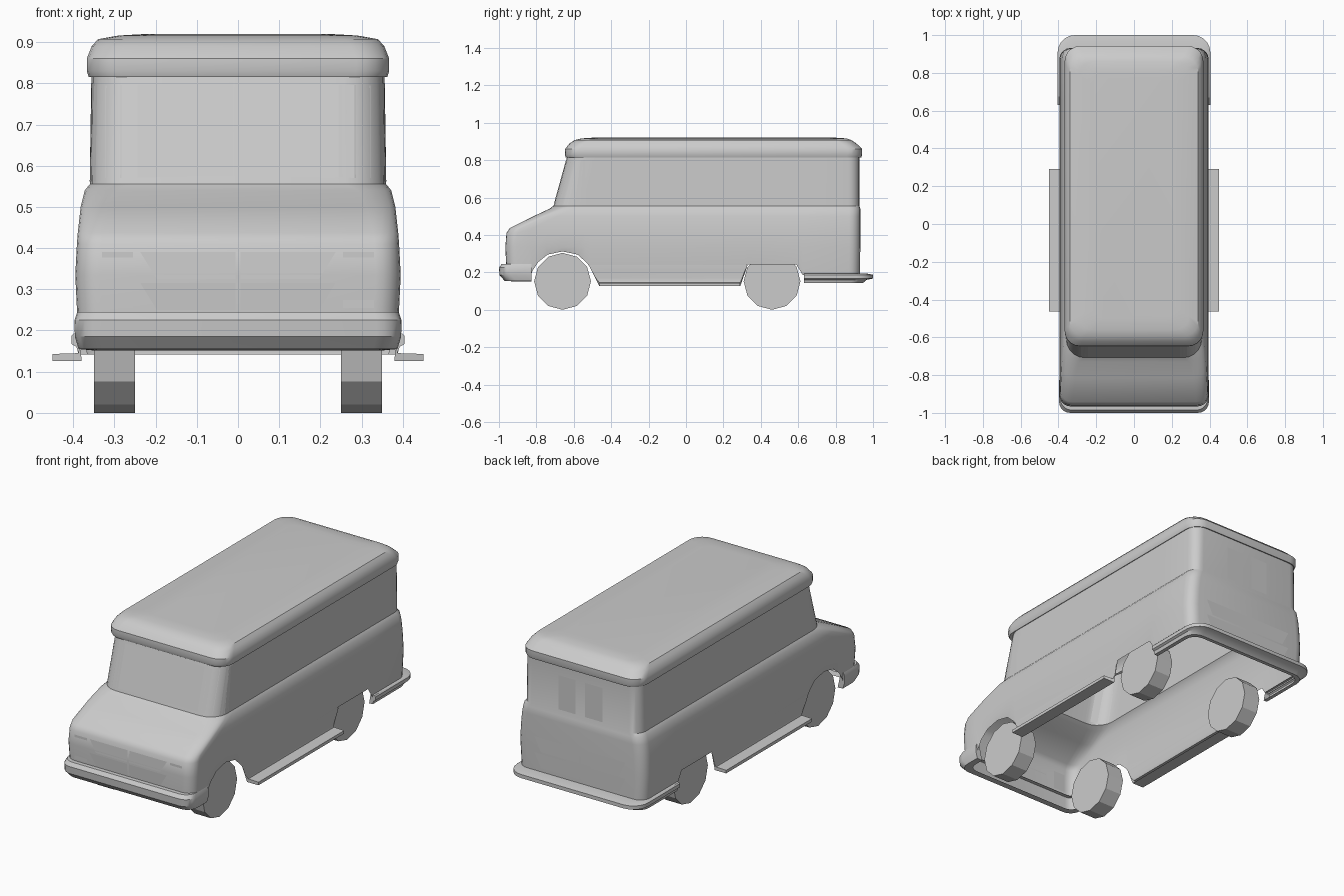
import bpy, bmesh, math
from mathutils import Vector
from mathutils.bvhtree import BVHTree

if "Cube" in bpy.data.objects:
    bpy.data.objects.remove(bpy.data.objects["Cube"])


def finish(name, bm, smooth=True):
    bmesh.ops.recalc_face_normals(bm, faces=bm.faces)
    me = bpy.data.meshes.new(name)
    bm.to_mesh(me)
    bm.free()
    ob = bpy.data.objects.new(name, me)
    bpy.context.collection.objects.link(ob)
    if smooth:
        bpy.ops.object.select_all(action='DESELECT')
        ob.select_set(True)
        bpy.context.view_layer.objects.active = ob
        bpy.ops.object.shade_smooth_by_angle(angle=math.radians(32))
    return ob


def loft(rings, closed=True, cap_top=False, cap_ends=False):
    bm = bmesh.new()
    rows = [[bm.verts.new(p) for p in r] for r in rings]
    n = len(rows[0])
    for a, b in zip(rows, rows[1:]):
        for i in range(n if closed else n - 1):
            j = (i + 1) % n
            bm.faces.new((a[i], a[j], b[j], b[i]))
    if cap_top:
        bm.faces.new(rows[-1])
    if cap_ends:
        bm.faces.new([r[0] for r in rows])
        bm.faces.new([r[-1] for r in rows])
    return bm


def arc(cx, cy, r, a0, n=5):
    return [(cx + r * math.cos(math.radians(a0 + 90 * i / n)),
             cy + r * math.sin(math.radians(a0 + 90 * i / n))) for i in range(n + 1)]


def ring(hw, y0, y1, r0, r1, ts=()):
    """Rounded rectangle, with extra points at fractions ts along the sides."""
    ya, yb = y0 + r0, y1 - r1
    side = [ya + t * (yb - ya) for t in ts]
    return (arc(hw - r0, ya, r0, 270) + [(hw, y) for y in side] +
            arc(hw - r1, yb, r1, 0) + arc(-hw + r1, yb, r1, 90) +
            [(-hw, y) for y in reversed(side)] + arc(-hw + r0, ya, r0, 180))


# lower edge of the body along y, including both wheel openings
EDGE = [(-.835, .17), (-.82, .21), (-.79, .255), (-.74, .295), (-.66, .312), (-.58, .295),
        (-.535, .255), (-.51, .225), (0, .23), (.3, .235), (.33, .242), (.59, .242), (.625, .185)]


def edge_z(y):
    if y <= EDGE[0][0]:
        return EDGE[0][1]
    for (a, za), (b, zb) in zip(EDGE, EDGE[1:]):
        if y <= b:
            return za + (zb - za) * (y - a) / (b - a)
    return EDGE[-1][1]


# body shell, open underneath: z, half width, front y, front radius, back y
ROWS = [(None, .387, -.958, .06, .93), (.335, .395, -.966, .06, .932), (.41, .391, -.96, .06, .932),
        (.437, .389, -.942, .06, .932), (.5, .382, -.815, .07, .932), (.54, .372, -.73, .08, .932),
        (.556, .359, -.708, .1, .927), (.82, .355, -.635, .1, .927)]
ya, yb = ROWS[0][2] + .06, ROWS[0][4] - .06
ts = [(y - ya) / (yb - ya) for y, _ in EDGE]
body_bm = loft([[(x, y, edge_z(y) if z is None else z) for x, y in ring(hw, y0, y1, r, .06, ts)]
                for z, hw, y0, r, y1 in ROWS])
surface = BVHTree.FromBMesh(body_bm)
finish("body", body_bm)

# overhanging roof cap
ROOF = [(.822, .345, -.62, .92, .08), (.815, .362, -.643, .938, .08), (.83, .367, -.648, .942, .08),
        (.86, .367, -.646, .942, .08), (.89, .355, -.622, .91, .08), (.907, .34, -.595, .885, .08),
        (.916, .29, -.56, .86, .07), (.92, .22, -.5, .8, .06)]
finish("roof", loft([[(x, y, z) for x, y in ring(hw, y0, y1, r, r)]
                     for z, hw, y0, y1, r in ROOF], cap_top=True))


def bumper(name, rows, y_end, s):
    """U-shaped bumper; s = -1 front, 1 back. Row: half width, tip distance, z, radius."""
    rings = []
    for hw, tip, z, r in rows:
        pts = [(hw, y_end)] + arc(hw - r, tip - r, r, 0) + arc(-hw + r, tip - r, r, 90) + [(-hw, y_end)]
        rings.append([(x, s * y, z) for x, y in pts])
    finish(name, loft(rings, closed=False, cap_ends=True))


bumper("front_bumper", [(.375, .94, .245, .05), (.39, .985, .245, .06), (.397, 1, .225, .06),
                        (.396, .997, .185, .06), (.387, .97, .155, .06), (.355, .93, .152, .05)], .825, -1)
bumper("rear_bumper", [(.375, .925, .195, .06), (.398, .97, .193, .08), (.404, 1, .187, .09),
                       (.404, 1, .167, .09), (.392, .965, .16, .07), (.387, .945, .142, .07),
                       (.365, .925, .142, .06)], .63, 1)

# side skirts with running boards: x, z, start y, end y
STEP = [(.388, .24, -.52, .33), (.388, .21, -.505, .315), (.382, .17, -.483, .3), (.388, .145, -.463, .29),
        (.45, .143, -.463, .29), (.45, .126, -.463, .29), (.38, .126, -.463, .29)]
for s, side in ((-1, "left"), (1, "right")):
    finish(side + "_running_board",
           loft([[(s * x, y0, z), (s * x, y1, z)] for x, z, y0, y1 in STEP], closed=False, cap_ends=True))

# twelve-sided wheels
for label, y in (("front", -.66), ("rear", .46)):
    for s in (-1, 1):
        bm = bmesh.new()
        rings = [[bm.verts.new((s * x, y + .152 * math.sin(i * math.pi / 6),
                                .152 - .152 * math.cos(i * math.pi / 6))) for i in range(12)]
                 for x in (.25, .35)]
        for i in range(12):
            j = (i + 1) % 12
            bm.faces.new((rings[0][i], rings[0][j], rings[1][j], rings[1][i]))
        bm.faces.new(rings[0])
        bm.faces.new(rings[1])
        finish(label + "_wheel", bm, smooth=False)


def panel(name, corners, view, n=1):
    """Rimmed panel laid on the body. Corners (u, z): bottom pair, then top pair above them."""
    (a, za), (b, zb), (c, zc), (d, zd) = corners
    out = {"front": Vector((0, -1, 0)), "back": Vector((0, 1, 0)),
           "left": Vector((-1, 0, 0)), "right": Vector((1, 0, 0))}[view]
    rows = []
    for p, q, zp, zq in ((a, b, za, zb), (c, d, zc, zd)):
        row = []
        for i in range(n + 1):
            u, z = p + (q - p) * i / n, zp + (zq - zp) * i / n
            start = out * 2 + (Vector((u, 0, z)) if out.y else Vector((0, u, z)))
            row.append(surface.ray_cast(start, -out)[0] + out * .004)
        rows.append(row)
    bm = loft(rows, closed=False)
    bm.normal_update()
    if bm.faces[:][0].normal.dot(out) < 0:
        bmesh.ops.reverse_faces(bm, faces=bm.faces[:])
    bmesh.ops.inset_region(bm, faces=bm.faces[:], thickness=.005, depth=0, use_even_offset=True)
    inner = [f for f in bm.faces if f.calc_area() > 0][:n]
    for v in {v for f in inner for v in f.verts}:
        v.co -= out * .003
    finish(name, bm, smooth=False)


def box(u0, u1, z0, z1):
    return (u0, z0), (u1, z0), (u0, z1), (u1, z1)


for s, side in ((-1, "left"), (1, "right")):
    # windscreen halves, headlights and rear windows
    panel(side + "_windscreen", ((s * .012, .575), (s * .322, .57), (s * .012, .802), (s * .322, .795)),
          "front", 8)
    panel(side + "_headlight", box(s * .255, s * .33, .255, .39), "front", 3)
    panel(side + "_rear_window", box(s * .03, s * .135, .57, .76), "back")
    # grille openings, front and back
    for view, w, z0, h in (("front", .237, .25, .065), ("back", .28, .215, .08)):
        for k in (0, 1):
            z = z0 + k * (h + .01)
            panel(side + "_" + view + "_grille", ((s * .006, z), (s * (w - .04), z),
                  (s * .006, z + h), (s * w, z + h)), view)
    # cab side windows
    panel(side + "_quarter_window", ((-.655, .562), (-.537, .562), (-.59, .8), (-.537, .8)), side, 4)
    panel(side + "_door_window", box(-.505, -.222, .562, .8), side)
